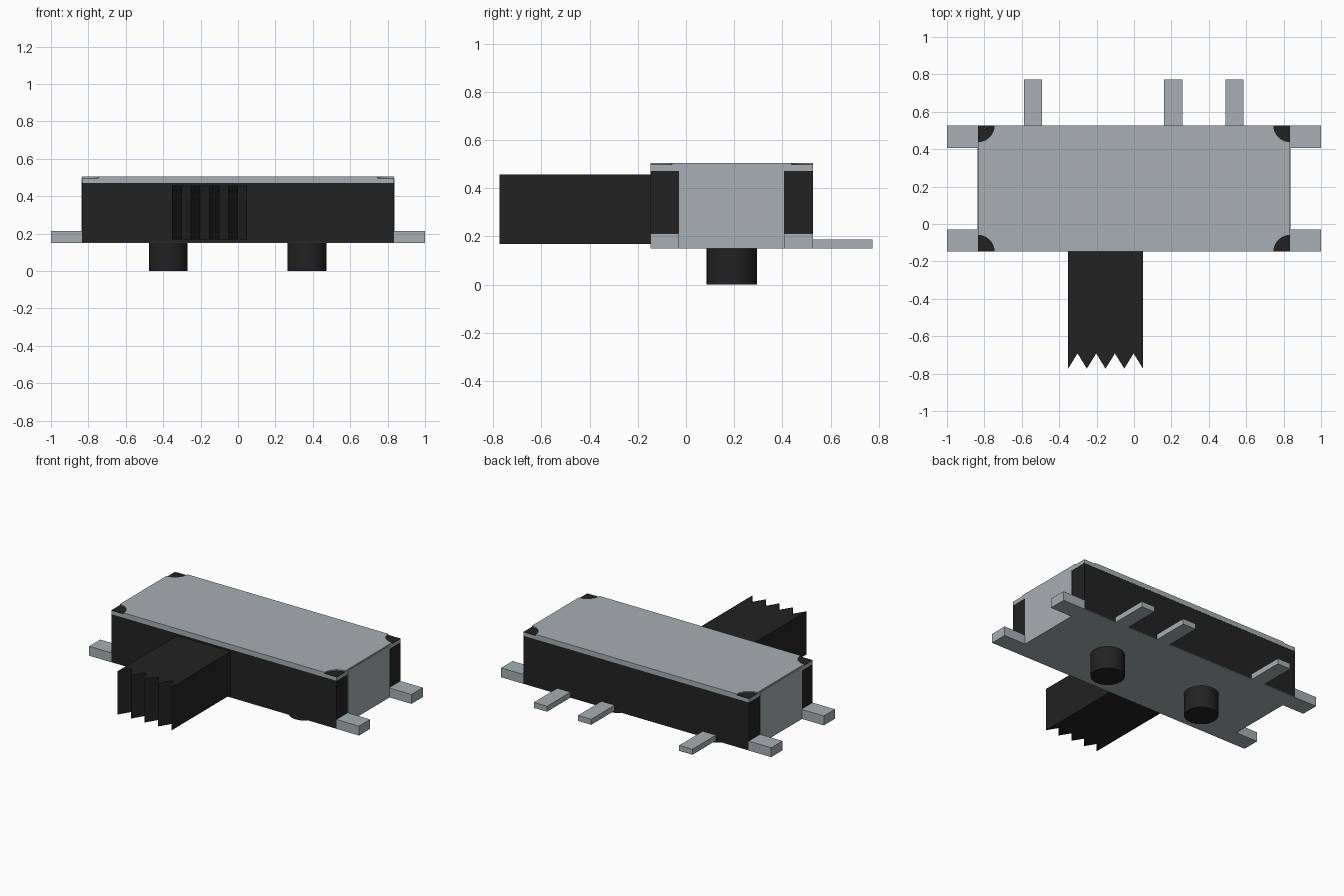
import bpy, bmesh
from math import sin, cos, pi

if "Cube" in bpy.data.objects:
    bpy.data.objects.remove(bpy.data.objects["Cube"])


def material(name, rgb):
    m = bpy.data.materials.new(name)
    m.use_nodes = True
    m.diffuse_color = (*rgb, 1)
    m.node_tree.nodes["Principled BSDF"].inputs["Base Color"].default_value = (*rgb, 1)
    return m


STEEL = material("steel grey", (0.39, 0.43, 0.445))
BLACK = material("black plastic", (0.016, 0.016, 0.016))


def prism(name, outline, z0, z1, mat):
    """Extrude a counter-clockwise outline from z0 up to z1."""
    bm = bmesh.new()
    face = bm.faces.new([bm.verts.new((x, y, z0)) for x, y in outline])
    top = bmesh.ops.extrude_face_region(bm, geom=[face])["geom"]
    verts = [v for v in top if isinstance(v, bmesh.types.BMVert)]
    bmesh.ops.translate(bm, verts=verts, vec=(0, 0, z1 - z0))
    bmesh.ops.recalc_face_normals(bm, faces=bm.faces)
    mesh = bpy.data.meshes.new(name)
    bm.to_mesh(mesh)
    bm.free()
    mesh.materials.append(mat)
    obj = bpy.data.objects.new(name, mesh)
    bpy.context.collection.objects.link(obj)
    return obj


def box(name, x0, x1, y0, y1, z0, z1, mat):
    return prism(name, [(x0, y0), (x1, y0), (x1, y1), (x0, y1)], z0, z1, mat)


W, FRONT, BACK = 0.835, -0.148, 0.527
BASE, LIP, TOP = 0.15, 0.472, 0.505
SIDE_FRONT, SIDE_BACK = -0.03, 0.407

# Housing core with metal lid and floor sheets
box("housing_core", -W + 0.001, W - 0.001, FRONT + 0.001, BACK - 0.001, BASE + 0.003, LIP, BLACK)
box("lid_rim", -W, W, FRONT, BACK, LIP, 0.496, STEEL)
box("floor_sheet", -W, W, FRONT, BACK, BASE, BASE + 0.003, STEEL)

# Raised lid with scooped corners, and black corner fillers
R, STEPS = 0.09, 10
corners = [(-W, FRONT, pi / 2), (W, FRONT, pi), (W, BACK, 1.5 * pi), (-W, BACK, 0)]
lid = []
for i, (cx, cy, start) in enumerate(corners):
    arc = [(cx + R * cos(start - k / STEPS * pi / 2),
            cy + R * sin(start - k / STEPS * pi / 2)) for k in range(STEPS + 1)]
    lid += arc
    prism(f"corner_filler_{i + 1}", [(cx, cy)] + arc[::-1], 0.496, 0.498, BLACK)
prism("raised_lid", lid, 0.496, TOP, STEEL)

# Side walls and mounting tabs
for name, s in (("left", 1), ("right", -1)):
    xs = sorted((s * (W - 0.01), s * (W + 0.003)))
    box(f"{name}_side_wall", *xs, SIDE_FRONT, SIDE_BACK, BASE, 0.496, STEEL)
    xs = sorted((s * (W - 0.002), s))
    box(f"{name}_front_tab", *xs, FRONT, SIDE_FRONT, BASE, 0.213, STEEL)
    box(f"{name}_back_tab", *xs, SIDE_BACK, BACK, BASE, 0.213, STEEL)

# Contact pins along the back
for i, x in enumerate((-0.54, 0.21, 0.537)):
    box(f"contact_pin_{i + 1}", x - 0.049, x + 0.049, BACK - 0.02, 0.773, BASE, 0.187, STEEL)

# Sliding lever with toothed grip
X0, TOOTH, TIP, VALLEY = -0.352, 0.1, -0.773, -0.692
grip = [(X0 + k * TOOTH / 2, VALLEY if k % 2 else TIP) for k in range(9)]
prism("slide_lever", grip + [(X0 + 4 * TOOTH, FRONT + 0.02), (X0, FRONT + 0.02)], 0.168, 0.457, BLACK)

# Locating pegs underneath
for name, x in (("right_peg", -0.373), ("left_peg", 0.368)):
    bpy.ops.mesh.primitive_cylinder_add(vertices=48, radius=0.104, depth=BASE + 0.002,
                                        location=(x, 0.19, (BASE + 0.002) / 2))
    peg = bpy.context.object
    peg.name = name
    peg.data.materials.append(BLACK)
    bpy.ops.object.shade_smooth_by_angle()
